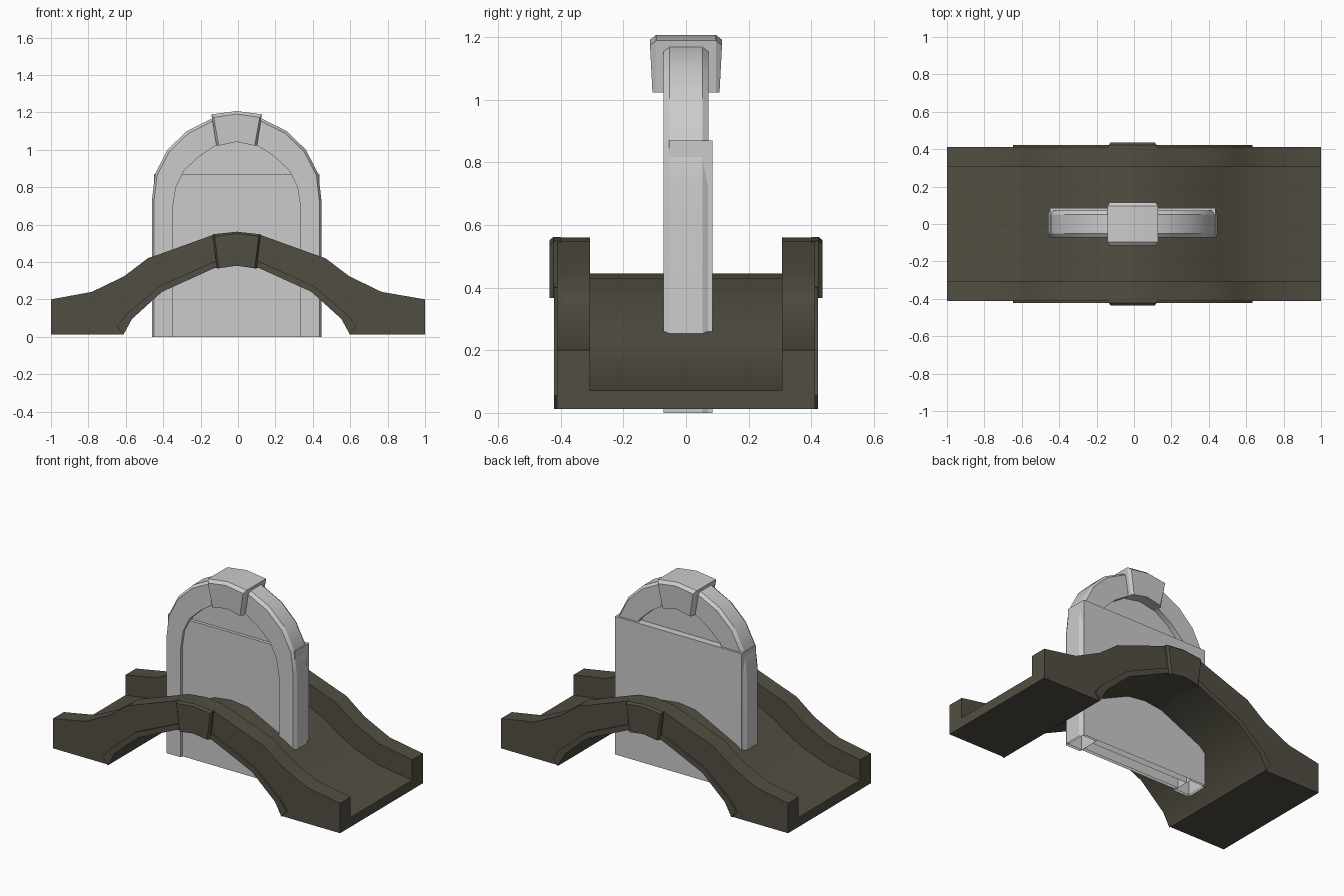
import bpy, bmesh, math

if "Cube" in bpy.data.objects:
    bpy.data.objects.remove(bpy.data.objects["Cube"])

OFF = -0.007  # the arches sit slightly left of centre


def colour(name, rgb):
    m = bpy.data.materials.new(name)
    m.diffuse_color = (*rgb, 1)
    m.use_nodes = True
    m.node_tree.nodes["Principled BSDF"].inputs["Base Color"].default_value = m.diffuse_color
    return m


olive = colour("olive_stone", (0.083, 0.077, 0.054))
grey = colour("grey_stone", (0.55, 0.55, 0.55))


def loft(name, sections, mat=grey, open_bottom=False, angle=25):
    """Join equal-length closed sections into a tube with end caps."""
    bm = bmesh.new()
    rows = [[bm.verts.new(p) for p in s] for s in sections]
    n = len(rows[0])
    for a, b in zip(rows, rows[1:]):
        for i in range(n):
            j = (i + 1) % n
            bm.faces.new((a[i], a[j], b[j], b[i]))
    bm.faces.new(rows[0])
    bm.faces.new(rows[-1])
    bmesh.ops.recalc_face_normals(bm, faces=bm.faces[:])
    if open_bottom:
        low = [f for f in bm.faces if all(v.co.z < 0.001 for v in f.verts)]
        bmesh.ops.delete(bm, geom=low, context='FACES_ONLY')
    me = bpy.data.meshes.new(name)
    bm.to_mesh(me)
    bm.free()
    me.materials.append(mat)
    ob = bpy.data.objects.new(name, me)
    bpy.context.collection.objects.link(ob)
    bpy.ops.object.select_all(action='DESELECT')
    ob.select_set(True)
    bpy.context.view_layer.objects.active = ob
    bpy.ops.object.shade_smooth_by_angle(angle=math.radians(angle))
    return ob


def prism(name, outline, y0, y1, **kw):
    return loft(name, [[(x, y, z) for x, z in outline] for y in (y0, y1)], **kw)


def both(half):
    """Mirror half-stations (ending at the centre) in x; first item is x."""
    return [(-s[0],) + s[1:] for s in half] + [s for s in half[-2::-1]]


def wedge(top, bottom, drop, inset=0.0, y=0.0, y_low=None):
    """Keystone section: (half width, corner z, middle z) at top and bottom."""
    y_low = y if y_low is None else y_low
    (wt, zt, mt), (wb, zb, mb) = top, bottom
    wt, wb = wt - inset, wb - inset
    pts = [(-wt, zt - drop, y), (0, mt - drop, y), (wt, zt - drop, y),
           (wb, zb, y_low), (0, mb, y_low), (-wb, zb, y_low)]
    return [(px + OFF, py, pz) for px, pz, py in pts]


# Bridge: stations of x, underside, deck and parapet heights
half = [(1, .012, .072, .20), (.775, .012, .105, .24), (.605, .012, .165, .322),
        (.56, .095, .188, .355), (.475, .172, .238, .42), (.40, .24, .29, .446),
        (.12, .367, .43, .547), (0, .382, .445, .56)]
secs = []
for x, b, d, p in both(half):
    x += OFF * (abs(x) < 1)
    secs.append([(x, -.412, b), (x, -.412, p), (x, -.306, p), (x, -.306, d),
                 (x, .306, d), (x, .306, p), (x, .412, p), (x, .412, b)])
loft("bridge", secs, mat=olive)

# Raised trim along the arch edge and a keystone on each side of the bridge
trim = [(.605, .012, .64, .055), (.56, .095, .59, .12), (.475, .172, .495, .2),
        (.40, .24, .412, .272), (.12, .367, .126, .40), (0, .382, 0, .415)]
for s, side in ((-1, "front"), (1, "back")):
    secs = []
    for x, z, ox, oz in both(trim):
        ox = -ox if x < 0 else ox
        secs.append([(x + OFF, s * .41, z), (x + OFF, s * .422, z),
                     (ox + OFF, s * .422, oz), (ox + OFF, s * .41, oz)])
    loft("arch_trim_" + side, secs, mat=olive)
    top, low = (.128, .548, .562), (.106, .366, .380)
    loft("bridge_keystone_" + side,
         [wedge(top, low, 0, y=s * .40), wedge(top, low, 0, y=s * .423),
          wedge(top, low, .010, .010, y=s * .435)], mat=olive)

# Gate frame: outer and inner arch points, chamfered on the outside
outer = [(.453, 0), (.453, .73), (.437, .87), (.37, 1.0), (.267, 1.1), (.127, 1.17), (0, 1.182)]
inner = [(.342, 0), (.342, .69), (.325, .80), (.28, .89), (.20, .965), (.10, 1.03), (0, 1.045)]
secs = []
for (ox, oz), (ix, iz) in zip(both(outer), both(inner)):
    cx, cz = ix + .9 * (ox - ix), iz + .9 * (oz - iz)
    secs.append([(x + OFF, y, z) for x, y, z in (
        (ix, -.072, iz), (cx, -.072, cz), (ox, -.052, oz),
        (ox, .052, oz), (cx, .072, cz), (ix, .072, iz))])
loft("gate_frame", secs, open_bottom=True)

# Recessed panel filling the arch
prism("gate_panel", [(x + OFF, z) for x, z in both(inner)], -.035, .04, open_bottom=True)

# Straight slab set into the frame, open underneath
prism("gate_slab", [(-.448, 0), (-.448, .87), (.436, .87), (.436, 0)],
      -.055, .085, open_bottom=True)

# Gate keystone, chamfered on top and sides, slightly narrower below
top, low = (.135, 1.189, 1.207), (.108, 1.022, 1.042)
loft("gate_keystone",
     [wedge(top, low, .016, .012, y=-.115, y_low=-.107), wedge(top, low, 0, y=-.095),
      wedge(top, low, 0, y=.095), wedge(top, low, .016, .012, y=.115, y_low=.107)])
